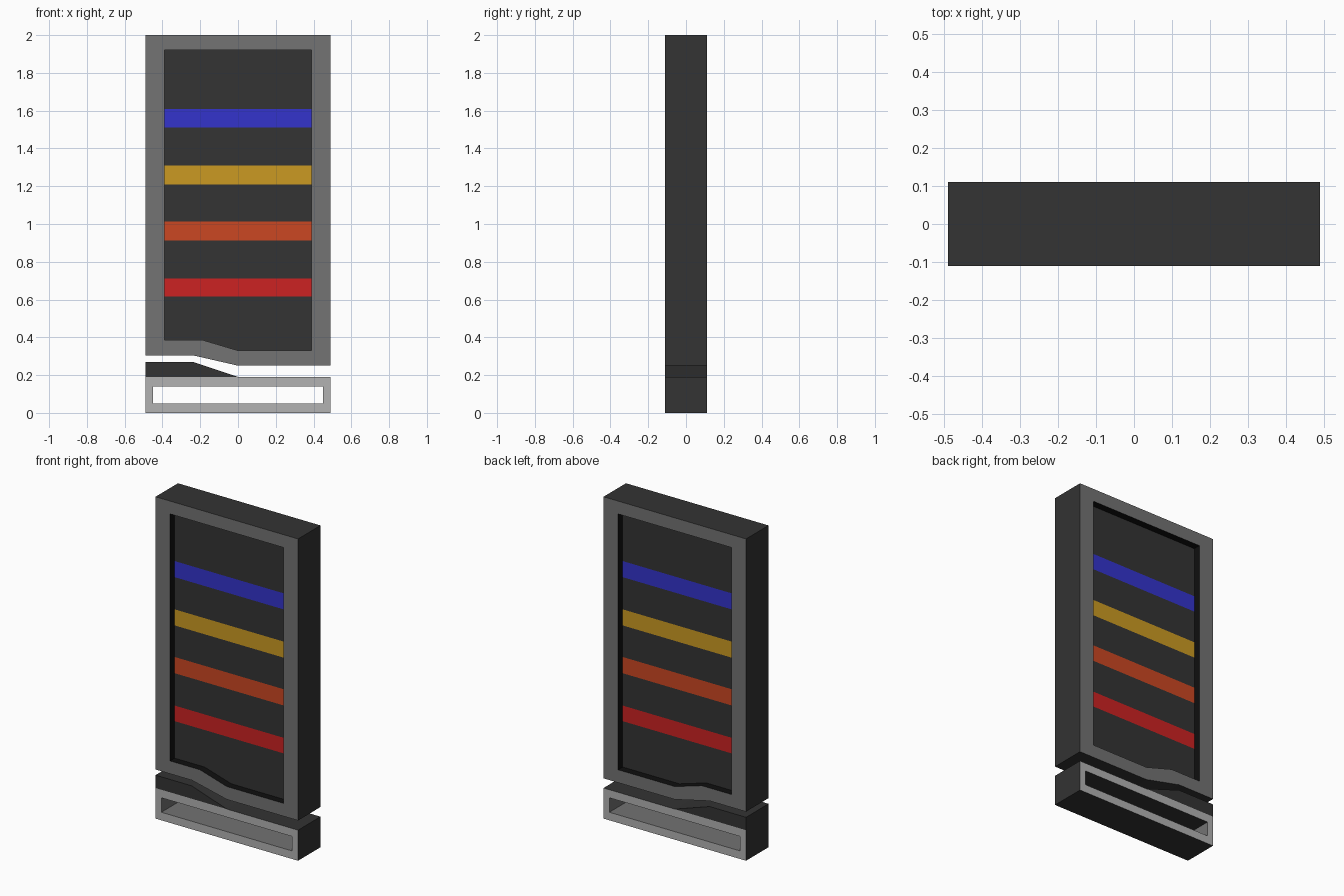
import bpy, bmesh

if "Cube" in bpy.data.objects:
    bpy.data.objects.remove(bpy.data.objects["Cube"])


def srgb(h):
    c = [int(h[i:i + 2], 16) / 255 for i in (0, 2, 4)]
    return [v / 12.92 if v <= 0.04045 else ((v + 0.055) / 1.055) ** 2.4 for v in c] + [1.0]


def mat(name, h):
    m = bpy.data.materials.new(name)
    m.diffuse_color = srgb(h)
    m.use_nodes = True
    m.node_tree.nodes["Principled BSDF"].inputs["Base Color"].default_value = m.diffuse_color
    return m


charcoal = mat("charcoal", "333333")
grey = mat("mid_grey", "737373")
light = mat("light_grey", "B2B2B2")
black = mat("black", "0F0F0F")
blue = mat("blue", "3333CC")
yellow = mat("yellow", "CB9A22")
orange = mat("orange", "CB4722")
red = mat("red", "CC2222")


def finish(name, bm, mats):
    me = bpy.data.meshes.new(name)
    bm.to_mesh(me)
    bm.free()
    for m in mats:
        me.materials.append(m)
    ob = bpy.data.objects.new(name, me)
    bpy.context.collection.objects.link(ob)
    return ob


def ring(name, outer, inner, d, mats, ceiling=None):
    """Picture-frame ring: material 0 front/back, 1 outside, 2 inside, 3 ceiling."""
    bm = bmesh.new()
    n = len(outer)
    of, ob, jf, jb = [[bm.verts.new((x, y, z)) for x, z in pts]
                      for pts, y in ((outer, -d), (outer, d), (inner, -d), (inner, d))]
    for i in range(n):
        j = (i + 1) % n
        for k, (a, b) in enumerate(((of, jf), (jb, ob), (ob, of), (jf, jb))):
            f = bm.faces.new((a[i], a[j], b[j], b[i]))
            f.material_index = max(0, k - 1)
            if k == 3 and ceiling and min(v.co.z for v in f.verts) > ceiling:
                f.material_index = 3
    bmesh.ops.recalc_face_normals(bm, faces=bm.faces[:])
    return finish(name, bm, mats)


def prism(pts, d):
    """Profile in x/z extruded along y."""
    bm = bmesh.new()
    n = len(pts)
    a, b = [[bm.verts.new((x, y, z)) for x, z in pts] for y in (-d, d)]
    bm.faces.new(a)
    bm.faces.new(b[::-1])
    for i in range(n):
        j = (i + 1) % n
        bm.faces.new((a[i], a[j], b[j], b[i]))
    bmesh.ops.recalc_face_normals(bm, faces=bm.faces[:])
    return bm


W, D = 0.49, 0.11
# sign frame with stepped lower edge
outer = [(-W, 2.0), (-W, 0.305), (-0.24, 0.305), (0, 0.25), (W, 0.25), (W, 2.0)]
inner = [(-0.39, 1.92), (-0.39, 0.385), (-0.185, 0.385), (0, 0.33), (0.39, 0.33), (0.39, 1.92)]
ring("sign_frame", outer, inner, D, [grey, charcoal, black])

# recessed panel, cut into coloured bands by height
bands = [(0.615, 0.712), (0.913, 1.014), (1.21, 1.31), (1.51, 1.61)]
bm = prism(inner, 0.065)
for z in [z for band in bands for z in band]:
    bmesh.ops.bisect_plane(bm, geom=bm.verts[:] + bm.edges[:] + bm.faces[:],
                           plane_co=(0, 0, z), plane_no=(0, 0, 1))
for f in bm.faces:
    z = f.calc_center_bounds().z
    for i, (lo, hi) in enumerate(bands):
        if lo < z < hi:
            f.material_index = i + 1
finish("sign_panel", bm, [charcoal, red, orange, yellow, blue])

# hollow base
ring("base", [(-W, 0.19), (-W, 0), (W, 0), (W, 0.19)],
     [(-0.45, 0.14), (-0.45, 0.05), (0.45, 0.05), (0.45, 0.14)],
     D, [light, charcoal, grey, charcoal], ceiling=0.13)

# raised wedge on the left of the base
finish("base_wedge", prism([(-W, 0.19), (0, 0.19), (-0.24, 0.27), (-W, 0.27)], D), [charcoal])
